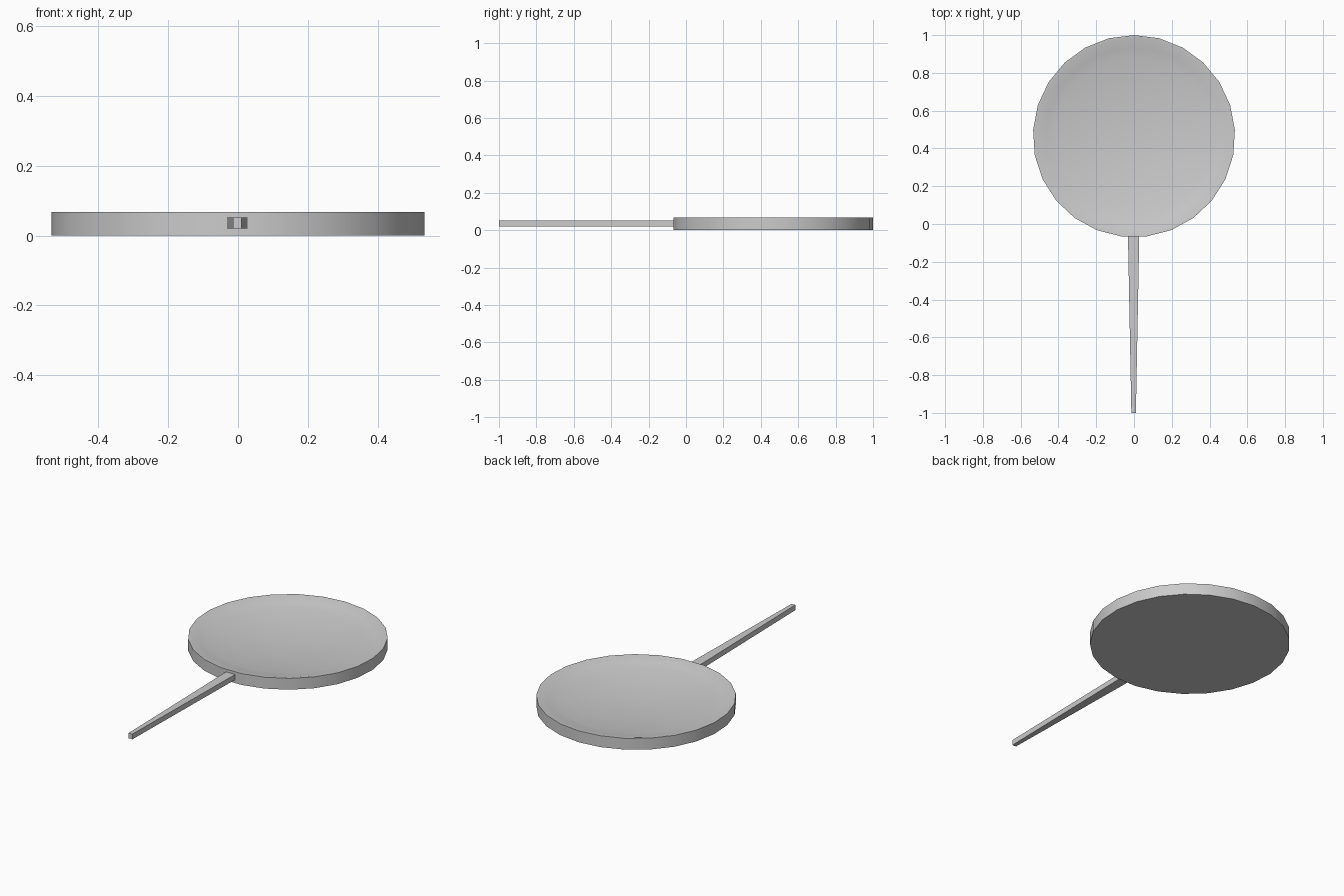
import bpy, bmesh, math

if "Cube" in bpy.data.objects:
    bpy.data.objects.remove(bpy.data.objects["Cube"])

SIDES, R, CY, H = 25, 0.535, 0.465, 0.067


def make_object(name, bm, smooth_angle=None):
    bmesh.ops.recalc_face_normals(bm, faces=bm.faces)
    mesh = bpy.data.meshes.new(name)
    bm.to_mesh(mesh)
    bm.free()
    obj = bpy.data.objects.new(name, mesh)
    bpy.context.collection.objects.link(obj)
    if smooth_angle:
        bpy.context.view_layer.objects.active = obj
        obj.select_set(True)
        bpy.ops.object.shade_smooth_by_angle(angle=math.radians(smooth_angle))
        obj.select_set(False)
    return obj


# Dish: flat base, upright wall, thin rim and a shallow concave top
FLOOR, RIM = 0.012, 0.52
profile = [(R, 0), (R, H), (RIM, H - 0.001)]
for i in range(9, 0, -1):
    t = i / 10
    profile.append((RIM * t, FLOOR + (H - 0.006 - FLOOR) * t * t))

bm = bmesh.new()
rings = []
for r, z in profile:
    ring = []
    for k in range(SIDES):
        a = math.pi / 2 + 2 * math.pi * k / SIDES
        ring.append(bm.verts.new((r * math.cos(a), CY + r * math.sin(a), z)))
    rings.append(ring)
for lower, upper in zip(rings, rings[1:]):
    for k in range(SIDES):
        n = (k + 1) % SIDES
        bm.faces.new((lower[k], lower[n], upper[n], upper[k]))
bm.faces.new(rings[0])
centre = bm.verts.new((0, CY, FLOOR))
for k in range(SIDES):
    bm.faces.new((rings[-1][k], rings[-1][(k + 1) % SIDES], centre))
make_object("dish", bm, 40)

# Handle: straight bar tapering towards its free end
bm = bmesh.new()
bmesh.ops.create_cube(bm, size=1)
for v in bm.verts:
    end = v.co.y < 0
    half = 0.012 if end else 0.03
    v.co = (-0.002 + math.copysign(half, v.co.x),
            -1.0 if end else -0.055,
            0.02 if v.co.z < 0 else 0.051)
make_object("handle", bm)
